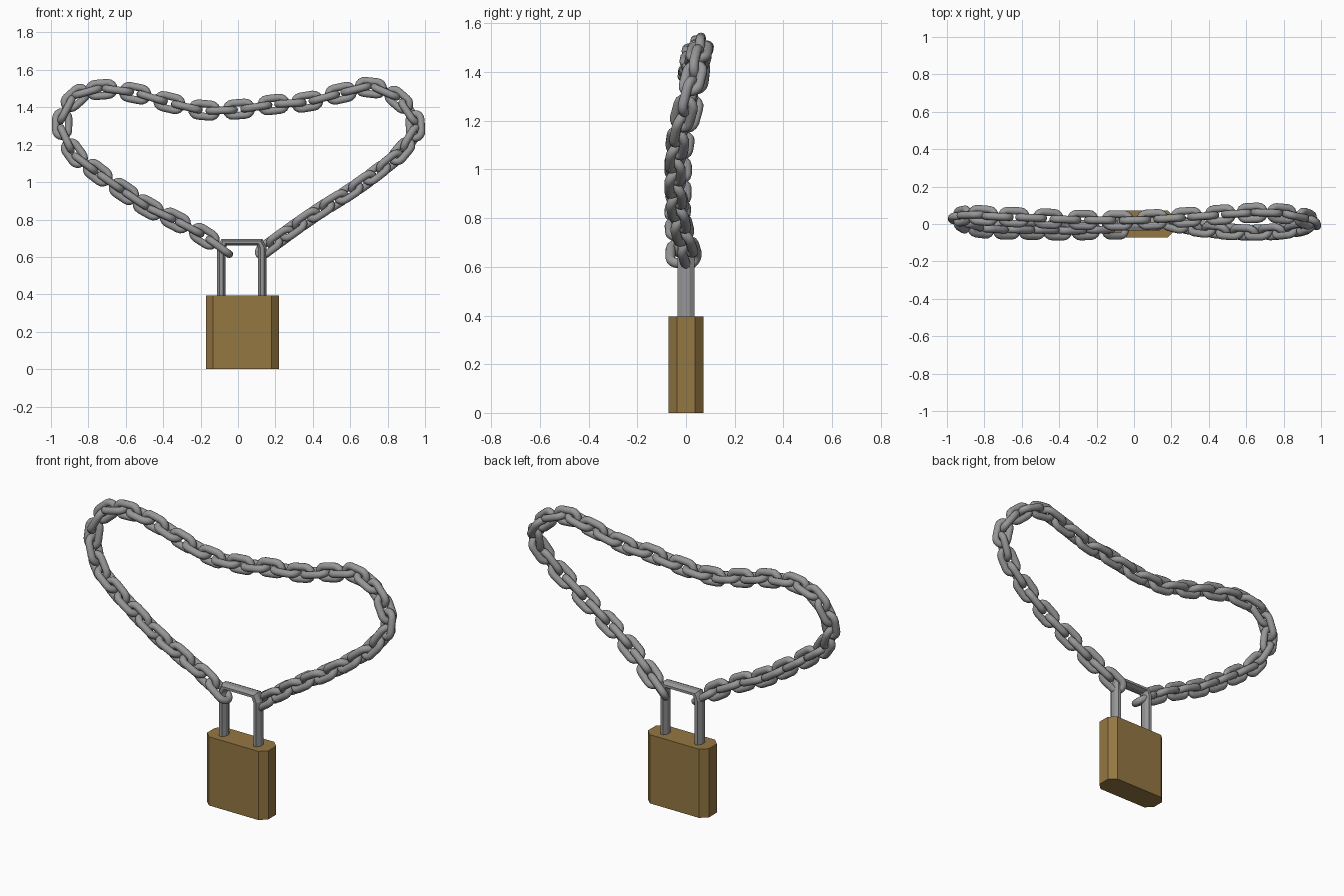
import bpy, bmesh, math
from mathutils import Vector, Matrix

if "Cube" in bpy.data.objects:
    bpy.data.objects.remove(bpy.data.objects["Cube"])


def material(name, rgb):
    m = bpy.data.materials.new(name)
    m.diffuse_color = (*rgb, 1)
    m.use_nodes = True
    m.node_tree.nodes["Principled BSDF"].inputs["Base Color"].default_value = m.diffuse_color
    return m


STEEL = material("grey steel", (0.31, 0.31, 0.315))
BRASS = material("dull brass", (0.30, 0.185, 0.055))


def new_mesh(name, rings, closed, mat):
    """Skin a list of vertex rings, either joined into a loop or capped."""
    bm = bmesh.new()
    vs = [[bm.verts.new(p) for p in r] for r in rings]
    n, k = len(vs), len(vs[0])
    for i in range(n if closed else n - 1):
        a, b = vs[i], vs[(i + 1) % n]
        for j in range(k):
            bm.faces.new((a[j], a[(j + 1) % k], b[(j + 1) % k], b[j]))
    if not closed:
        bm.faces.new(vs[0])
        bm.faces.new(vs[-1])
    bmesh.ops.recalc_face_normals(bm, faces=bm.faces)
    me = bpy.data.meshes.new(name)
    bm.to_mesh(me)
    bm.free()
    me.materials.append(mat)
    return me


def add(name, me):
    ob = bpy.data.objects.new(name, me)
    bpy.context.collection.objects.link(ob)
    return ob


# Padlock body: block with chamfered upright corners
CX = 0.023
hx, hy, cx, cy = 0.195, 0.072, 0.038, 0.036
plan = [(hx, hy - cy), (hx - cx, hy), (cx - hx, hy), (-hx, hy - cy),
        (-hx, cy - hy), (cx - hx, -hy), (hx - cx, -hy), (hx, cy - hy)]
add("lock_body", new_mesh("lock_body", [[(CX + x, y, z) for x, y in plan] for z in (0, 0.395)],
                          False, BRASS))

# Shackle: octagonal bar, each ring given by its outer and inner (x, z) point
half = [((0.132, 0.36), (0.087, 0.36)), ((0.132, 0.648), (0.087, 0.645)),
        ((0.110, 0.695), (0.080, 0.662))]
path = half + [((-o[0], o[1]), (-i[0], i[1])) for o, i in reversed(half)]
rings = []
for o, i in path:
    ring = []
    for j in range(8):
        a = math.radians(22.5 + 45 * j)
        w = 0.5 + 0.5 * math.cos(a) / math.cos(math.radians(22.5))
        ring.append((CX - 0.002 + i[0] + (o[0] - i[0]) * w, 0.037 * math.sin(a),
                     i[1] + (o[1] - i[1]) * w))
    rings.append(ring)
add("shackle", new_mesh("shackle", rings, False, STEEL))

# One chain link: round wire swept along a stadium lying in local XZ
R, HALF, WIRE = 0.034, 0.067, 0.0200
rings = []
for end in (0, 1):
    for s in range(9):
        a = math.radians(-90 + 180 * s / 8 + 180 * end)
        mid = Vector(((HALF - R) * (1 if end == 0 else -1), 0, 0))
        out = Vector((math.cos(a), 0, math.sin(a)))
        rings.append([mid + out * (R + WIRE * math.cos(b)) + Vector((0, WIRE * math.sin(b), 0))
                      for b in (2 * math.pi * j / 12 for j in range(12))])
link_mesh = new_mesh("chain_link", rings, True, STEEL)
for p in link_mesh.polygons:
    p.use_smooth = True

# Chain path: one (x, y, z) point for every second link, left end to right end
pts = [Vector(p) for p in (
    (-0.02, -0.03, 0.595), (-0.18, -0.03, 0.71), (-0.335, -0.035, 0.795), (-0.48, -0.032, 0.865),
    (-0.61, -0.03, 0.95), (-0.75, -0.028, 1.05), (-0.875, -0.01, 1.155), (-0.94, 0.03, 1.31),
    (-0.87, 0.048, 1.45), (-0.73, 0.04, 1.495), (-0.55, 0.033, 1.475), (-0.367, 0.024, 1.425),
    (-0.18, 0.02, 1.385), (0.005, 0.02, 1.39), (0.19, 0.03, 1.415), (0.37, 0.042, 1.43),
    (0.55, 0.055, 1.475), (0.71, 0.06, 1.505), (0.86, 0.045, 1.44), (0.948, 0.01, 1.30),
    (0.875, -0.025, 1.165), (0.74, -0.042, 1.05), (0.592, -0.045, 0.945), (0.44, -0.035, 0.85),
    (0.295, -0.015, 0.75), (0.165, 0.015, 0.655))]
pts = [2 * pts[0] - pts[1]] + pts + [2 * pts[-1] - pts[-2]]


def spline(t):
    """Catmull-Rom position and direction at control index t."""
    i = min(int(t), len(pts) - 4)
    u = t - i
    a, b, c, d = pts[i:i + 4]
    k1, k2, k3 = c - a, 2 * a - 5 * b + 4 * c - d, 3 * b - a - 3 * c + d
    return (2 * b + k1 * u + k2 * u * u + k3 * u ** 3) / 2, (k1 + 2 * k2 * u + 3 * k3 * u * u).normalized()


# Chain: alternate links turned by a quarter, twisting gently down the right side
for n in range(1, 2 * (len(pts) - 3) + 1):
    t = n / 2
    pos, x = spline(t)
    side = x.cross(Vector((0, 1, 0))).normalized()
    y = side.cross(x)
    twist = math.radians(45) * min(1, max(0, (t - 17) / 4)) + (math.pi / 2 if n % 2 else 0)
    rot = Matrix((x, y, side)).transposed().to_4x4()
    link = add(f"chain_link_{n:02d}", link_mesh)
    link.matrix_world = Matrix.Translation(pos) @ rot @ Matrix.Rotation(twist, 4, 'X')
